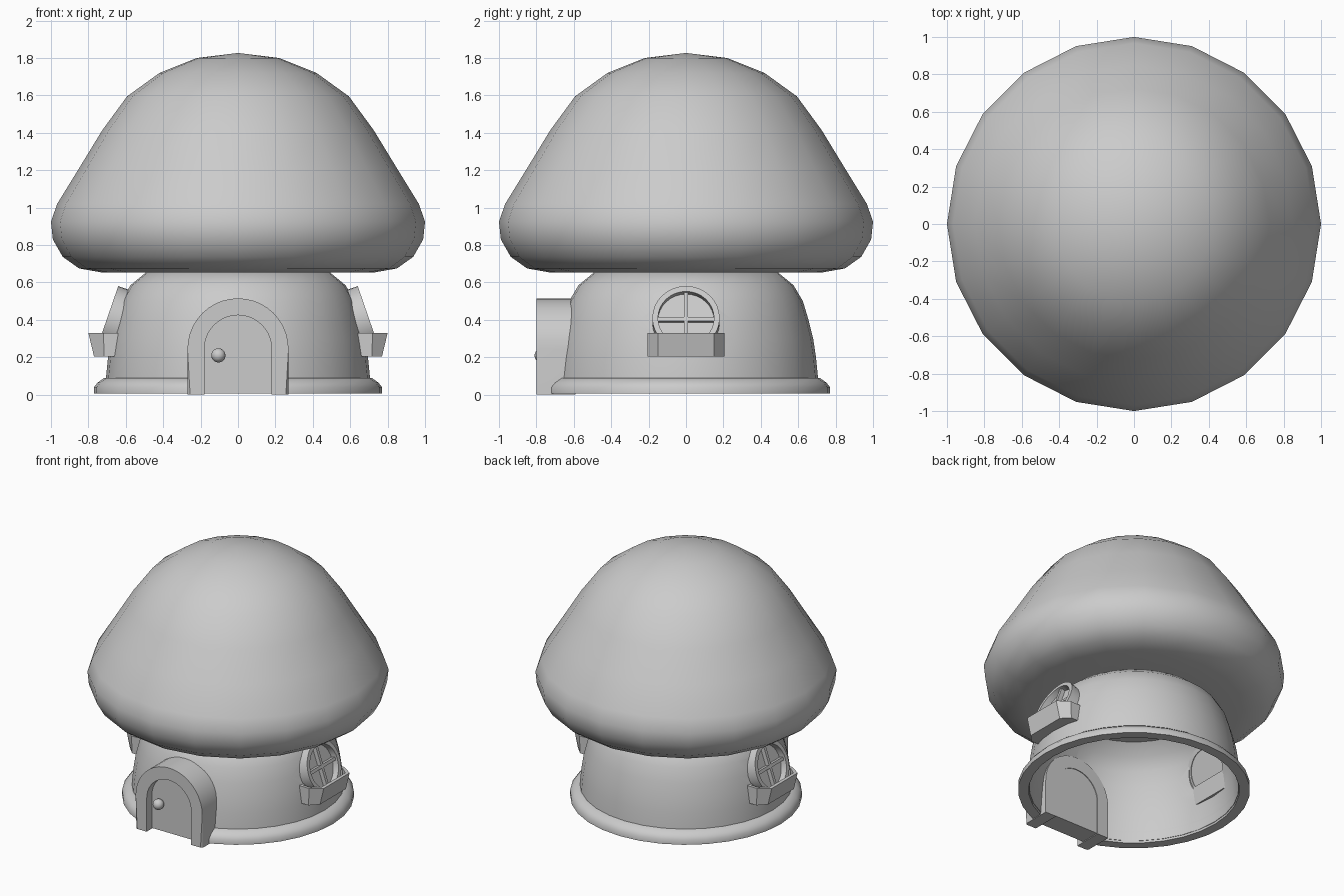
import bpy, bmesh, math
from mathutils import Matrix, Vector

if "Cube" in bpy.data.objects:
    bpy.data.objects.remove(bpy.data.objects["Cube"])


def finish(bm, name, matrix=None, angle=40):
    bmesh.ops.recalc_face_normals(bm, faces=bm.faces[:])
    if matrix:
        bm.transform(matrix)
    me = bpy.data.meshes.new(name)
    bm.to_mesh(me)
    bm.free()
    ob = bpy.data.objects.new(name, me)
    bpy.context.collection.objects.link(ob)
    smooth(ob, angle)
    return ob


def smooth(ob, angle=40):
    bpy.ops.object.select_all(action='DESELECT')
    ob.select_set(True)
    bpy.context.view_layer.objects.active = ob
    bpy.ops.object.shade_smooth_by_angle(angle=math.radians(angle))


def revolve(name, pts, n, closed=False, matrix=None, angle=40):
    """Spin an (r, z) profile round z; points with r = 0 become poles."""
    bm = bmesh.new()
    rings = []
    for r, z in pts:
        if r == 0:
            rings.append([bm.verts.new((0, 0, z))] * n)
        else:
            rings.append([bm.verts.new((r * math.cos(math.tau * i / n), r * math.sin(math.tau * i / n), z))
                          for i in range(n)])
    pairs = list(zip(rings, rings[1:])) + ([(rings[-1], rings[0])] if closed else [])
    for a, b in pairs:
        for i in range(n):
            j = (i + 1) % n
            bm.faces.new(list(dict.fromkeys((a[i], a[j], b[j], b[i]))))
    return finish(bm, name, matrix, angle)


def arch(r, spring, bottom=0.0, n=20):
    """Outline (x, z) of a round-topped doorway."""
    arc = [(r * math.cos(math.pi * i / n), spring + r * math.sin(math.pi * i / n)) for i in range(n + 1)]
    return [(r, bottom)] + arc + [(-r, bottom)]


def extrude_y(name, outline, y0, y1, bevel_count=0):
    bm = bmesh.new()
    a = [bm.verts.new((x, y0, z)) for x, z in outline]
    b = [bm.verts.new((x, y1, z)) for x, z in outline]
    n = len(outline)
    bm.faces.new(a)
    bm.faces.new(b)
    for i in range(n):
        j = (i + 1) % n
        bm.faces.new((a[i], a[j], b[j], b[i]))
    if bevel_count:
        edges = [bm.edges.get((a[i], a[i + 1])) for i in range(bevel_count - 1)]
        bmesh.ops.bevel(bm, geom=edges, offset=0.014, segments=2, profile=0.5, affect='EDGES')
    return finish(bm, name)


def box(name, size, centre, matrix):
    bm = bmesh.new()
    bmesh.ops.create_cube(bm, size=1)
    bm.transform(Matrix.Translation(centre) @ Matrix.Diagonal((*size, 1)))
    return finish(bm, name, matrix)


def cut(ob, cutter):
    cutter.hide_render = True
    mod = ob.modifiers.new("cut", 'BOOLEAN')
    mod.object, mod.operation, mod.solver = cutter, 'DIFFERENCE', 'EXACT'
    bpy.context.view_layer.objects.active = ob
    bpy.ops.object.modifier_apply(modifier=mod.name)
    bpy.data.objects.remove(cutter)


# Mushroom cap
revolve("cap_roof", [(0, 0.652), (0.45, 0.652), (0.72, 0.652), (0.85, 0.675), (0.937, 0.737), (0.99, 0.83),
                     (1.0, 0.925), (0.967, 1.02), (0.85, 1.21), (0.725, 1.415), (0.593, 1.595),
                     (0.42, 1.72), (0.22, 1.80), (0, 1.827)], 20, angle=60)

# Hollow stem wall and base ring
outer = [(0.71, 0.02), (0.705, 0.10), (0.695, 0.20), (0.68, 0.30), (0.655, 0.40), (0.625, 0.50),
         (0.575, 0.585), (0.49, 0.655)]
wall = revolve("stem_wall", outer + [(r - 0.015, z) for r, z in reversed(outer)], 32, True)
base = revolve("base_ring", [(0.77, 0.005), (0.77, 0.04), (0.75, 0.065), (0.715, 0.09), (0.69, 0.09),
                             (0.70, 0.005)], 32, True)

# Doorway opening
for part in (wall, base):
    cut(part, extrude_y("door_cutter", arch(0.255, 0.245, -0.1), -1.0, -0.4))

# Door frame, door and knob
out_arch, in_arch = arch(0.27, 0.245), arch(0.18, 0.245)
extrude_y("door_frame", out_arch + in_arch[::-1], -0.80, -0.59, len(out_arch))
extrude_y("door", arch(0.185, 0.245, 0.005), -0.74, -0.595)
bm = bmesh.new()
bmesh.ops.create_uvsphere(bm, u_segments=16, v_segments=10, radius=0.038)
finish(bm, "door_knob", Matrix.Translation((-0.105, -0.772, 0.21)))

# Windows and planters on both sides
for side, turn in (("right", 0), ("left", math.pi)):
    spin = Matrix.Rotation(turn, 4, 'Z')
    tilt = spin @ Matrix.Translation((0.628, 0, 0.386)) @ Matrix.Rotation(math.radians(71), 4, 'Y')
    cut(wall, revolve("window_cutter", [(0, -0.1), (0.165, -0.1), (0.165, 0.12), (0, 0.12)], 32, matrix=tilt))
    revolve(side + "_window_frame", [(0.18, 0), (0.18, 0.075), (0.15, 0.075), (0.15, 0)], 32, True, tilt)
    revolve(side + "_window_pane", [(0, 0.005), (0.155, 0.005), (0.155, 0.03), (0, 0.03)], 32, matrix=tilt)
    box(side + "_window_bar_upright", (0.30, 0.022, 0.03), (0, 0, 0.045), tilt)
    box(side + "_window_bar_across", (0.022, 0.30, 0.03), (0, 0, 0.045), tilt)

    # Open-topped planter, wider at the rim
    half_plan = [(0, 0.205), (0.5, 0.205), (1, 0.15)]
    plan = half_plan + [(t, -y) for t, y in reversed(half_plan)]
    loops = []
    bm = bmesh.new()
    for x0, x1, shrink, z in ((0.66, 0.77, 1, 0.205), (0.64, 0.80, 1, 0.33),
                              (0.66, 0.775, 0.9, 0.33), (0.68, 0.755, 0.9, 0.25)):
        loops.append([bm.verts.new((x0 + (x1 - x0) * t, y * shrink, z)) for t, y in plan])
    for a, b in zip(loops, loops[1:]):
        for i in range(6):
            j = (i + 1) % 6
            bm.faces.new((a[i], a[j], b[j], b[i]))
    bm.faces.new(loops[0])
    bm.faces.new(loops[-1])
    finish(bm, side + "_planter", spin, 20)

smooth(wall)
smooth(base)
